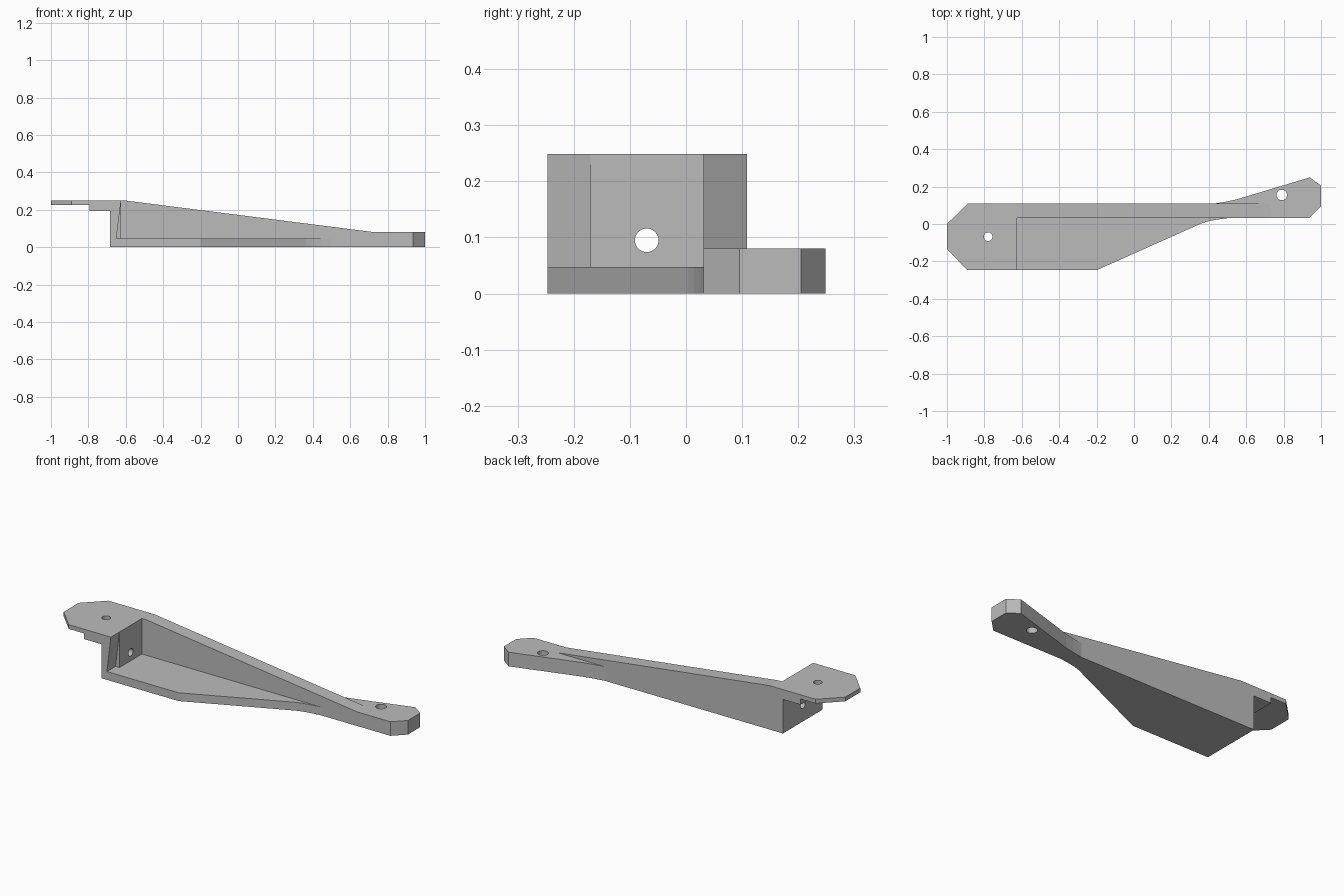
import bpy, bmesh
from mathutils import Vector

old = bpy.data.objects.get("Cube")
if old:
    bpy.data.objects.remove(old, do_unlink=True)

grey = bpy.data.materials.new("Plain grey")
grey.use_nodes = True
colour = (0.5, 0.5, 0.5, 1)
grey.diffuse_color = colour
grey.node_tree.nodes["Principled BSDF"].inputs["Base Color"].default_value = colour


def prism(name, points, low, high, plane="XY"):
    """Extrude a closed profile along the axis its plane leaves out."""
    place = (lambda a, b, c: (a, b, c)) if plane == "XY" else (lambda a, b, c: (a, c, b))
    bm = bmesh.new()
    face = bm.faces.new([bm.verts.new(place(a, b, low)) for a, b in points])
    extruded = bmesh.ops.extrude_face_region(bm, geom=[face])["geom"]
    shift = Vector(place(0, 0, high - low))
    bmesh.ops.translate(bm, vec=shift, verts=[g for g in extruded if isinstance(g, bmesh.types.BMVert)])
    bmesh.ops.recalc_face_normals(bm, faces=bm.faces[:])
    mesh = bpy.data.meshes.new(name)
    bm.to_mesh(mesh)
    bm.free()
    obj = bpy.data.objects.new(name, mesh)
    bpy.context.collection.objects.link(obj)
    mesh.materials.append(grey)
    return obj


def box(name, x0, x1, y0, y1, z0, z1):
    return prism(name, [(x0, y0), (x1, y0), (x1, y1), (x0, y1)], z0, z1)


def drill(name, radius, location, rotation=(0, 0, 0)):
    bpy.ops.mesh.primitive_cylinder_add(vertices=48, radius=radius, depth=0.3,
                                        location=location, rotation=rotation)
    obj = bpy.context.object
    obj.name = name
    obj.data.materials.append(grey)
    return obj


def combine(target, tool, operation="DIFFERENCE"):
    mod = target.modifiers.new(tool.name, "BOOLEAN")
    mod.operation = operation
    mod.solver = "EXACT"
    mod.object = tool
    tool.hide_render = True
    bpy.ops.object.select_all(action="DESELECT")
    bpy.context.view_layer.objects.active = target
    target.select_set(True)
    bpy.ops.object.modifier_apply(modifier=mod.name)
    bpy.data.objects.remove(tool, do_unlink=True)


# Bracket body: side profile trimmed to the plan outline
bracket = prism("bracket", [
    (-1, 0.225), (-0.795, 0.225), (-0.795, 0.193), (-0.685, 0.193), (-0.685, 0),
    (1, 0), (1, 0.08), (0.73, 0.08), (-0.6, 0.249), (-1, 0.249)], -0.4, 0.4, "XZ")
outline = prism("plan_outline", [
    (-1, -0.135), (-0.89, -0.247), (-0.2, -0.247), (0.36, 0.003), (0.395, 0.014),
    (0.44, 0.023), (0.5, 0.031), (0.935, 0.031), (1, 0.095), (1, 0.205), (0.94, 0.249),
    (0.55, 0.132), (0.49, 0.119), (0.43, 0.109), (-0.89, 0.109), (-1, 0)], -0.1, 0.4)
combine(bracket, outline, "INTERSECT")

# Low tab beside the tapering wall
combine(bracket, box("tab_relief", 0.3, 1.1, 0.109, 0.4, 0.08, 0.4))

# Open pocket above the floor, with a leaning strip at the front of the end wall
combine(bracket, prism("lean_cut", [
    (-0.65, 0.047), (-0.5, 0.047), (-0.5, 0.26), (-0.624, 0.26)], -0.4, -0.17, "XZ"))
combine(bracket, box("pocket", -0.625, 0.499, -0.4, 0.031, 0.047, 0.4))

# Screw holes
combine(bracket, drill("plate_hole", 0.023, (-0.78, -0.068, 0.22)))
combine(bracket, drill("tab_hole", 0.028, (0.79, 0.155, 0.05)))
combine(bracket, drill("wall_hole", 0.021, (-0.655, -0.07, 0.095), (0, 1.5708, 0)))
